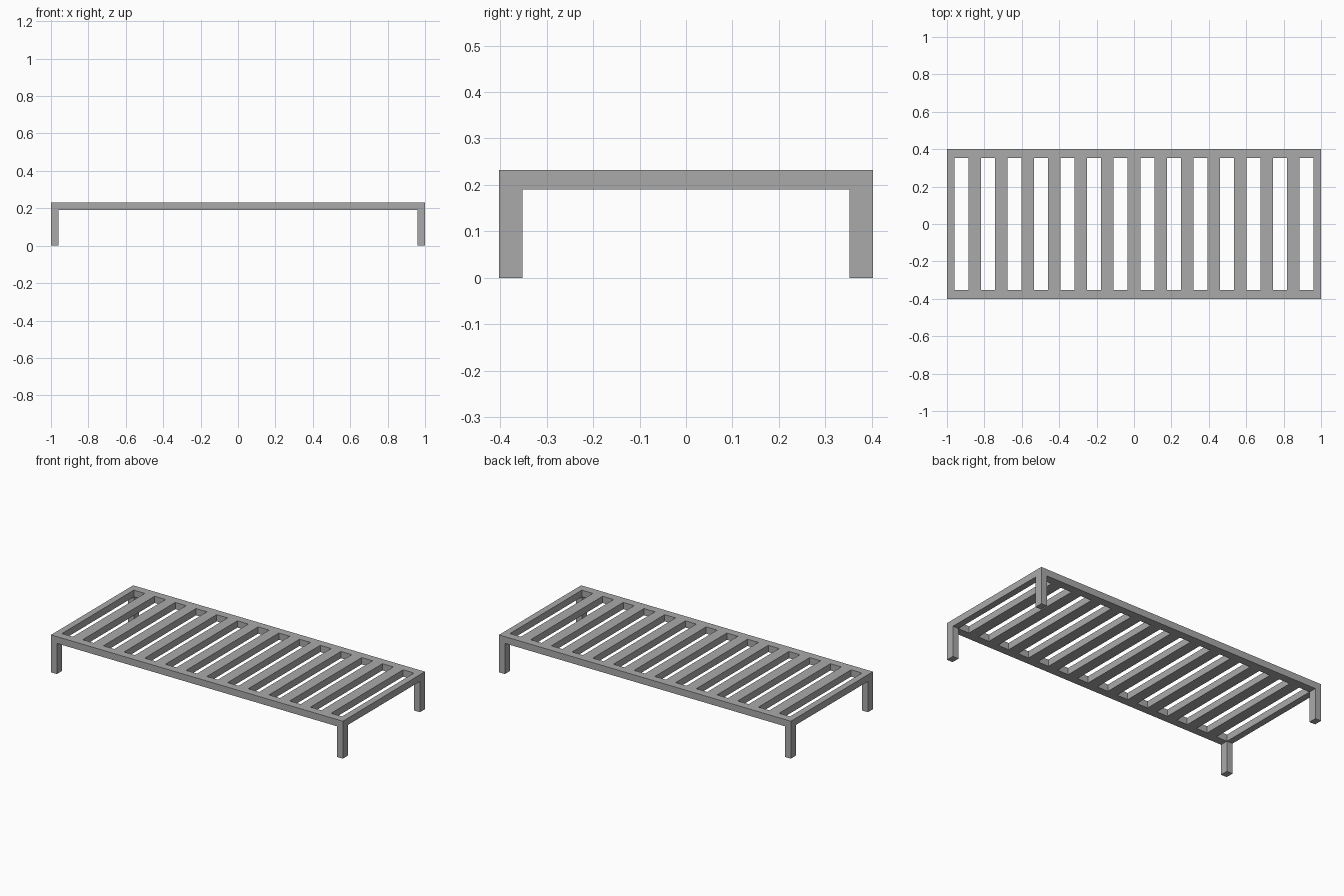
import bpy

cube = bpy.data.objects.get("Cube")
if cube:
    bpy.data.objects.remove(cube, do_unlink=True)

# Overall sizes
HALF_X, HALF_Y, TOP = 1.0, 0.402, 0.232
BOTTOM = 0.19            # underside of the frame
END_W, RAIL_W = 0.04, 0.05
SLATS, SLAT_W = 13, 0.067

grey = bpy.data.materials.new("grey_metal")
grey.use_nodes = True
colour = (0.4, 0.4, 0.4, 1)
grey.diffuse_color = colour
grey.node_tree.nodes["Principled BSDF"].inputs["Base Color"].default_value = colour


def box(name, low, high):
    """Axis-aligned box between two corners."""
    centre = [(a + b) / 2 for a, b in zip(low, high)]
    bpy.ops.mesh.primitive_cube_add(size=1, location=centre)
    ob = bpy.context.object
    ob.name = name
    ob.scale = [b - a for a, b in zip(low, high)]
    bpy.ops.object.transform_apply(location=False, rotation=False, scale=True)
    ob.data.materials.append(grey)
    return ob


inner_x, inner_y = HALF_X - END_W, HALF_Y - RAIL_W

# Long rails, front and back
box("front_rail", (-HALF_X, -HALF_Y, BOTTOM), (HALF_X, -inner_y, TOP))
box("back_rail", (-HALF_X, inner_y, BOTTOM), (HALF_X, HALF_Y, TOP))

# End bars between the rails
box("right_end_bar", (-HALF_X, -inner_y, BOTTOM), (-inner_x, inner_y, TOP))
box("left_end_bar", (inner_x, -inner_y, BOTTOM), (HALF_X, inner_y, TOP))

# Evenly spaced slats
gap = (2 * inner_x - SLATS * SLAT_W) / (SLATS + 1)
for i in range(SLATS):
    x = -inner_x + gap + i * (SLAT_W + gap)
    box(f"slat_{i + 1}", (x, -inner_y, BOTTOM), (x + SLAT_W, inner_y, TOP))

# Corner legs
for side, x in (("right", -HALF_X), ("left", inner_x)):
    for end, y in (("front", -HALF_Y), ("back", inner_y)):
        box(f"{end}_{side}_leg", (x, y, 0), (x + END_W, y + RAIL_W, BOTTOM))
